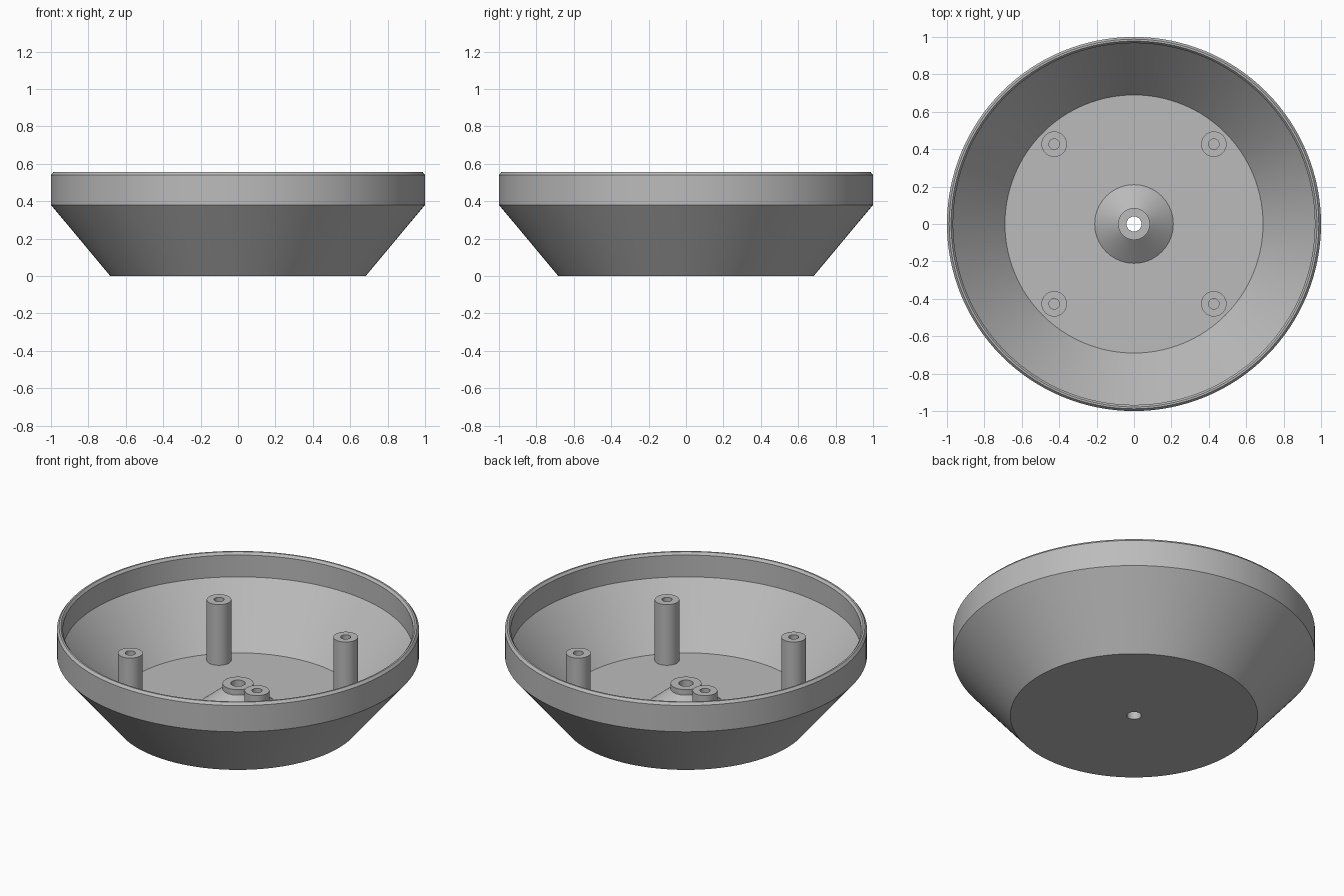
import bpy, bmesh, math
from mathutils import Matrix

if "Cube" in bpy.data.objects:
    bpy.data.objects.remove(bpy.data.objects["Cube"], do_unlink=True)

grey = bpy.data.materials.new("plain grey")
grey.use_nodes = True
colour = (0.5, 0.5, 0.5, 1)
grey.diffuse_color = colour
grey.node_tree.nodes["Principled BSDF"].inputs["Base Color"].default_value = colour


def lathe(name, profile, steps, location=(0, 0, 0)):
    """Revolve a closed (radius, height) profile about the z axis."""
    bm = bmesh.new()
    verts = [bm.verts.new((r, 0, z)) for r, z in profile]
    edges = [bm.edges.new((a, b)) for a, b in zip(verts, verts[1:] + verts[:1])]
    bmesh.ops.spin(bm, geom=verts + edges, axis=(0, 0, 1), cent=(0, 0, 0),
                   angle=math.tau, steps=steps, use_duplicate=False)
    bmesh.ops.remove_doubles(bm, verts=bm.verts, dist=1e-4)
    bmesh.ops.recalc_face_normals(bm, faces=bm.faces)
    mesh = bpy.data.meshes.new(name)
    bm.to_mesh(mesh)
    bm.free()
    obj = bpy.data.objects.new(name, mesh)
    obj.location = location
    bpy.context.collection.objects.link(obj)
    mesh.materials.append(grey)
    bpy.ops.object.select_all(action='DESELECT')
    obj.select_set(True)
    bpy.context.view_layer.objects.active = obj
    bpy.ops.object.shade_smooth_by_angle(angle=math.radians(25))
    return obj


FLOOR, RIM = 0.073, 0.555

# Hollow bowl with chamfered rim, central cone, collar and through hole
lathe("bowl", [
    (0.04, 0), (0.683, 0), (1, 0.38),
    (1, RIM - 0.015), (0.988, RIM), (0.978, RIM), (0.967, RIM - 0.015),
    (0.967, 0.407), (0.69, FLOOR),
    (0.21, FLOOR), (0.085, 0.176), (0.085, 0.21), (0.04, 0.21),
], 128)

# Four screw posts with blind holes
for i, (sx, sy) in enumerate([(1, 1), (-1, 1), (-1, -1), (1, -1)]):
    lathe(f"screw_post_{i + 1}", [
        (0.068, FLOOR - 0.01), (0.068, 0.443), (0.028, 0.443),
        (0.028, FLOOR + 0.01), (0, FLOOR + 0.01), (0, FLOOR - 0.01),
    ], 48, (0.427 * sx, 0.427 * sy, 0))
